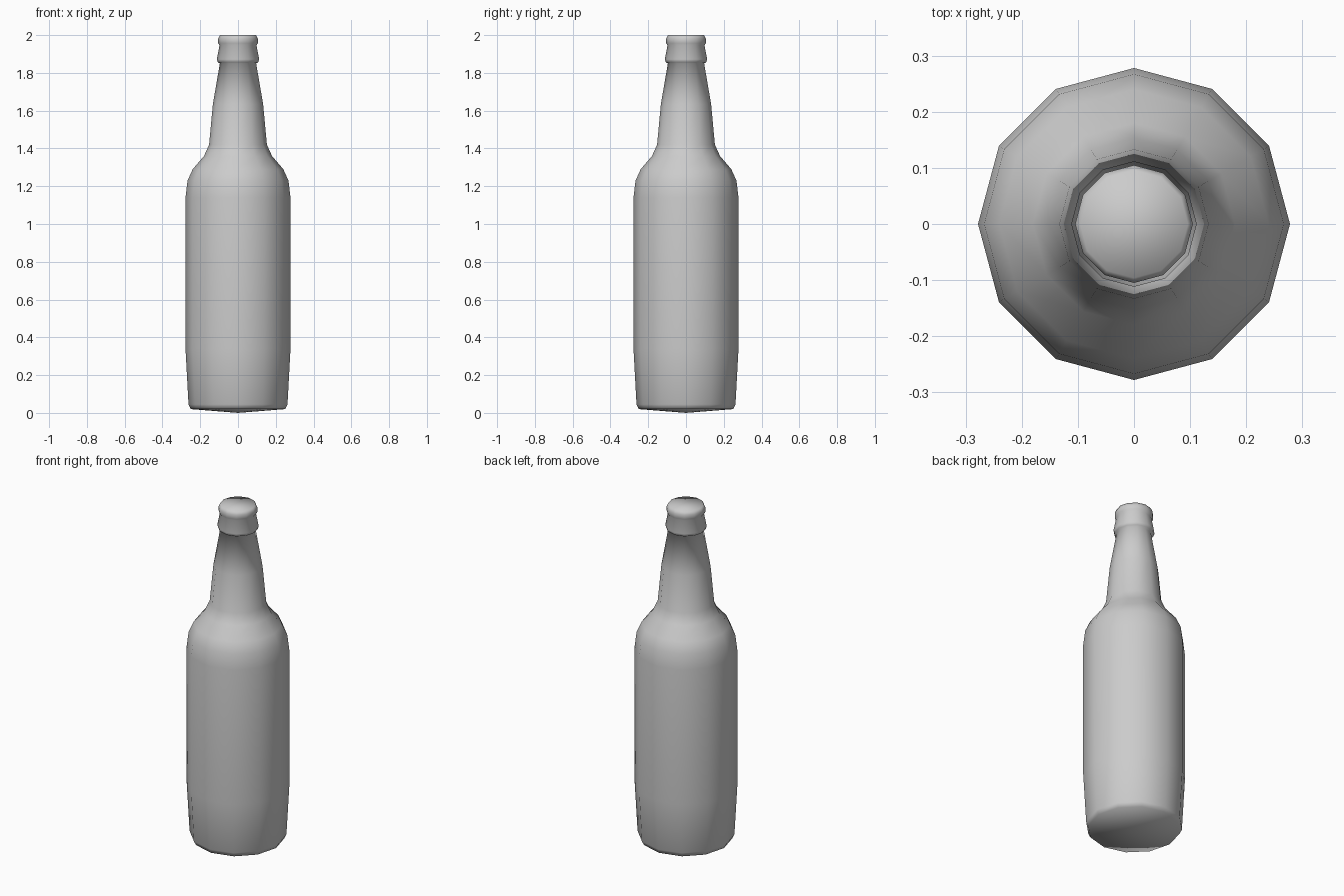
import bpy, bmesh, math

if "Cube" in bpy.data.objects:
    bpy.data.objects.remove(bpy.data.objects["Cube"])

SIDES = 12

# Half profile of the bottle from base to cap: (radius, height)
profile = [
    (0.25, 0.02), (0.262, 0.045),                    # base rim
    (0.278, 0.34), (0.278, 1.14),                    # body
    (0.267, 1.23), (0.24, 1.29), (0.18, 1.36),       # shoulder
    (0.153, 1.42), (0.133, 1.635), (0.096, 1.85),    # neck
    (0.107, 1.856), (0.112, 1.872), (0.098, 1.945),  # collar
    (0.105, 1.957), (0.105, 1.982), (0.096, 2.0),    # lip
]

bm = bmesh.new()
rings = []
for r, z in profile:
    rings.append([bm.verts.new((r * math.cos(2 * math.pi * i / SIDES),
                                r * math.sin(2 * math.pi * i / SIDES), z))
                  for i in range(SIDES)])

# Walls between neighbouring rings
for a, b in zip(rings, rings[1:]):
    for i in range(SIDES):
        j = (i + 1) % SIDES
        bm.faces.new((a[i], a[j], b[j], b[i]))

# Closed top and slightly bulging underside
bm.faces.new(rings[-1])
base_centre = bm.verts.new((0, 0, 0))
for i in range(SIDES):
    bm.faces.new((rings[0][(i + 1) % SIDES], rings[0][i], base_centre))

bmesh.ops.recalc_face_normals(bm, faces=bm.faces)
for f in bm.faces:
    f.smooth = True

mesh = bpy.data.meshes.new("bottle")
bm.to_mesh(mesh)
bm.free()
bottle = bpy.data.objects.new("bottle", mesh)
bpy.context.collection.objects.link(bottle)
